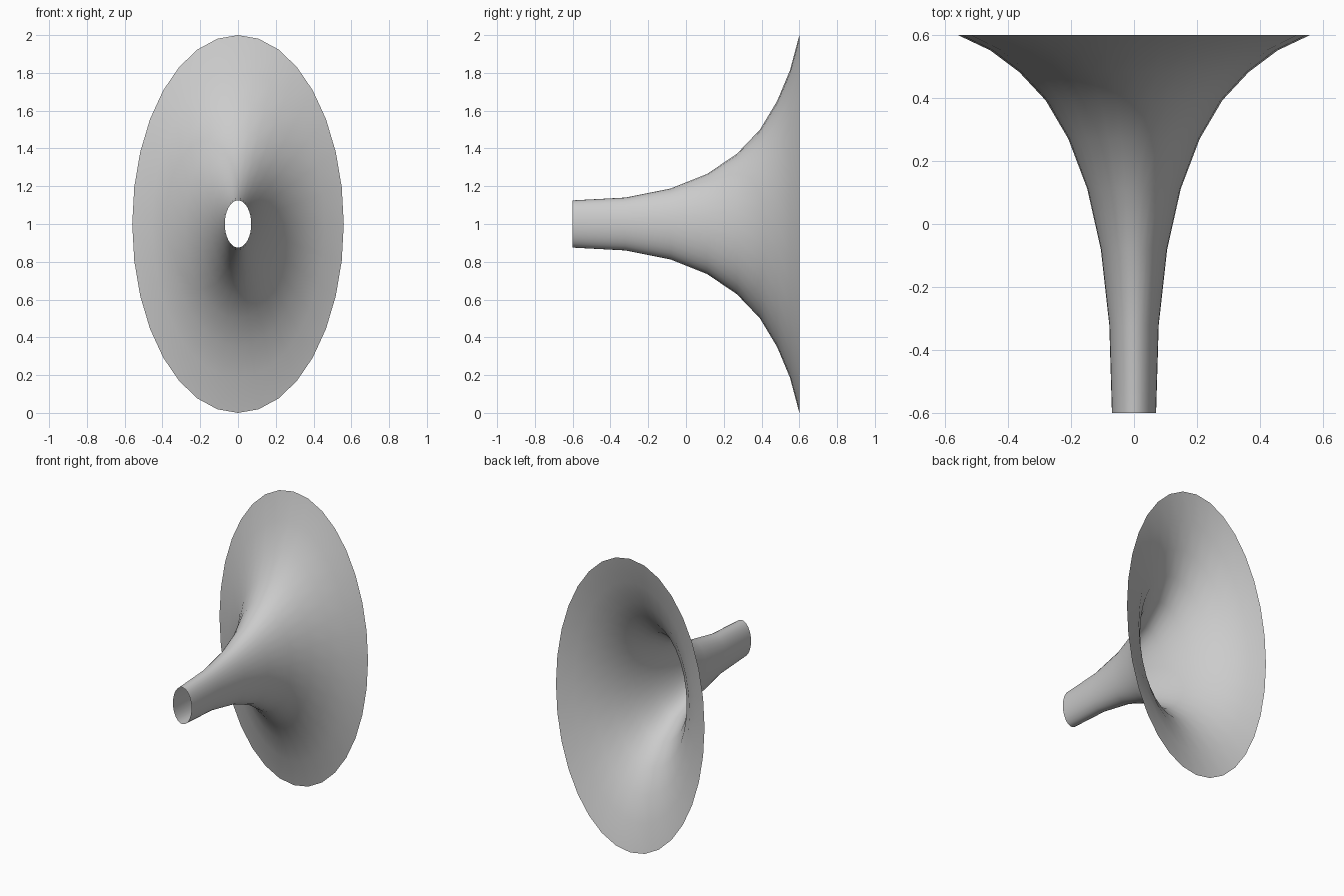
import bpy, bmesh, math

cube = bpy.data.objects.get("Cube")
if cube:
    bpy.data.objects.remove(cube, do_unlink=True)

# Plain grey surface colour
grey = bpy.data.materials.new("plain_grey")
grey.use_nodes = True
colour = (0.6, 0.6, 0.6, 1)
grey.diffuse_color = colour
grey.node_tree.nodes["Principled BSDF"].inputs["Base Color"].default_value = colour

# Flare profile: (depth along y, vertical radius), throat to mouth
PROFILE = [(-0.6, 0.125), (-0.32, 0.14), (-0.08, 0.188), (0.112, 0.265),
           (0.27, 0.372), (0.392, 0.5), (0.482, 0.65), (0.551, 0.815), (0.6, 1.0)]
SIDES = 32
WIDTH_RATIO = 0.56

# Open elliptical horn, lofted ring by ring
bm = bmesh.new()
rings = []
for y, radius in PROFILE:
    ring = []
    for i in range(SIDES):
        a = 2 * math.pi * i / SIDES
        ring.append(bm.verts.new((radius * WIDTH_RATIO * math.sin(a), y,
                                  1 + radius * math.cos(a))))
    rings.append(ring)
for inner, outer in zip(rings, rings[1:]):
    for i in range(SIDES):
        j = (i + 1) % SIDES
        face = bm.faces.new((inner[i], outer[i], outer[j], inner[j]))
        face.smooth = True

# Turn the faces outwards
bm.normal_update()
crown = max(bm.faces, key=lambda f: f.calc_center_median().z)
if crown.normal.z < 0:
    bmesh.ops.reverse_faces(bm, faces=bm.faces[:])

mesh = bpy.data.meshes.new("horn_flare")
bm.to_mesh(mesh)
bm.free()
mesh.materials.append(grey)
horn = bpy.data.objects.new("horn_flare", mesh)
bpy.context.collection.objects.link(horn)
